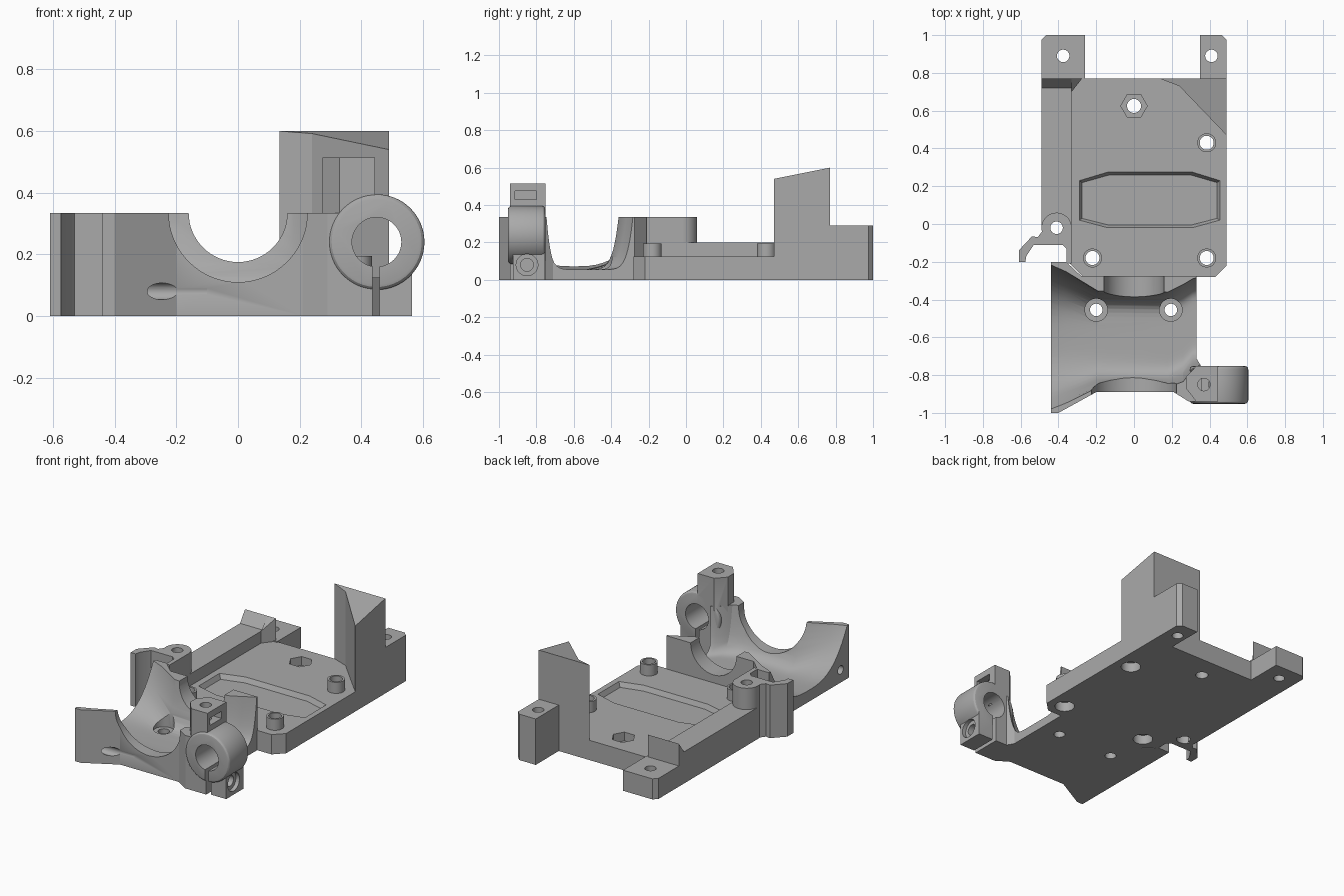
import bpy, bmesh, math
from mathutils import Vector, Matrix

if "Cube" in bpy.data.objects:
    bpy.data.objects.remove(bpy.data.objects["Cube"], do_unlink=True)

grey = bpy.data.materials.new("plain_grey")
grey.use_nodes = True
grey.diffuse_color = (0.4, 0.4, 0.4, 1)
grey.node_tree.nodes["Principled BSDF"].inputs["Base Color"].default_value = (0.4, 0.4, 0.4, 1)


def make(name, bm):
    bmesh.ops.recalc_face_normals(bm, faces=bm.faces)
    mesh = bpy.data.meshes.new(name)
    bm.to_mesh(mesh)
    bm.free()
    mesh.materials.append(grey)
    ob = bpy.data.objects.new(name, mesh)
    bpy.context.collection.objects.link(ob)
    return ob


def loft(name, rings):
    """Closed solid through rings of equal length."""
    bm = bmesh.new()
    vs = [[bm.verts.new(p) for p in ring] for ring in rings]
    for a, b in zip(vs, vs[1:]):
        for i in range(len(a)):
            j = (i + 1) % len(a)
            bm.faces.new((a[i], a[j], b[j], b[i]))
    bm.faces.new(vs[0])
    bm.faces.new(vs[-1])
    return make(name, bm)


def prism(name, plan, z0, top):
    """Plan outline raised from z0 to a height or a height rule."""
    rule = top if callable(top) else (lambda x, y: top)
    return loft(name, [[(x, y, z0) for x, y in plan],
                       [(x, y, rule(x, y)) for x, y in plan]])


def box(name, x0, x1, y0, y1, z0, z1):
    return prism(name, [(x0, y0), (x1, y0), (x1, y1), (x0, y1)], z0, z1)


def rod(name, start, axis, length, r, sides=40):
    """Cylinder from a start point along x, y or z."""
    turn = {"x": Matrix.Rotation(math.pi / 2, 4, "Y"),
            "y": Matrix.Rotation(-math.pi / 2, 4, "X"),
            "z": Matrix.Rotation(math.pi / 6, 4, "Z")}[axis]
    bm = bmesh.new()
    bmesh.ops.create_cone(bm, cap_ends=True, segments=sides, radius1=r, radius2=r, depth=length,
                          matrix=Matrix.Translation(Vector(start)) @ turn
                          @ Matrix.Translation((0, 0, length / 2)))
    return make(name, bm)


def hole(x, y, r=0.033, z=-0.1, h=1.0, sides=40):
    return rod("cutter", (x, y, z), "z", h, r, sides)


def apply_mods(ob):
    dg = bpy.context.evaluated_depsgraph_get()
    mesh = bpy.data.meshes.new_from_object(ob.evaluated_get(dg))
    ob.modifiers.clear()
    ob.data = mesh


def combine(ob, others, op="DIFFERENCE"):
    for other in others:
        mod = ob.modifiers.new("join", "BOOLEAN")
        mod.operation, mod.solver, mod.object = op, "EXACT", other
        apply_mods(ob)
        bpy.data.objects.remove(other, do_unlink=True)
    return ob


# Base plate with bosses, shallow pocket and nut recess
bosses = [(-0.22, -0.18), (0.385, -0.18), (0.385, 0.43)]
plate = prism("base_plate", [(-0.34, -0.21), (-0.27, -0.28), (0.43, -0.28), (0.49, -0.22),
                             (0.49, 0.77), (-0.34, 0.77)], 0, 0.125)
combine(plate, [rod("boss", (x, y, 0.06), "z", 0.135, 0.05) for x, y in bosses], "UNION")
pocket = [(-0.29, 0.02), (-0.14, -0.02), (0.31, -0.02), (0.455, 0.02),
          (0.455, 0.23), (0.31, 0.275), (-0.14, 0.275), (-0.29, 0.23)]
inner = [(0.08 + (x - 0.08) * 0.96, 0.12 + (y - 0.12) * 0.9) for x, y in pocket]
combine(plate, [loft("cutter", [[(x, y, 0.095) for x, y in inner],
                                [(x, y, 0.126) for x, y in pocket]]),
                hole(0, 0.625, 0.07, 0.07, 0.2, 6), hole(0, 0.625, 0.037)])
for x, y in bosses:
    combine(plate, [hole(x, y, 0.037), hole(x, y, 0.058, -0.1, 0.16)])


# Side rail, rising to a ridge at its rear end
def ridge(x, y):
    return 0.2 + max(0, y - 0.72) * 1.4


box("side_rail", -0.49, -0.33, -0.03, 0.72, 0, 0.2)
box("rail_ridge", -0.49, -0.33, 0.72, 0.77, 0, 0.27)
combine(bpy.data.objects["rail_ridge"], [prism("cutter", [(-0.6, 0.7), (-0.2, 0.7), (-0.2, 0.78), (-0.6, 0.78)],
                                               0.4, lambda x, y: 0.2 + (y - 0.72) * 1.4)])
prism("ridge_corner", [(-0.33, 0.7), (-0.275, 0.77), (-0.33, 0.77)], 0.1, ridge)

# Rear mounting tabs
right_tab = prism("rear_tab_low", [(-0.49, 0.76), (-0.26, 0.76), (-0.26, 1), (-0.465, 1), (-0.49, 0.975)], 0, 0.13)
combine(right_tab, [hole(-0.375, 0.89)])
left_tab = prism("rear_tab_high", [(0.35, 0.76), (0.49, 0.76), (0.49, 0.975), (0.465, 1), (0.35, 1)], 0, 0.29)
combine(left_tab, [hole(0.41, 0.89)])

# Corner tower with a sloping top
prism("corner_tower", [(0.135, 0.77), (0.24, 0.73), (0.49, 0.47), (0.49, 0.77)], 0,
      lambda x, y: 0.54 + (y - 0.47) * 0.2)

# Cable hook at the side
hook = prism("cable_hook", [(-0.61, -0.2), (-0.575, -0.2), (-0.57, -0.17), (-0.53, -0.11), (-0.38, -0.11),
                            (-0.357, -0.13), (-0.357, -0.21), (-0.33, -0.21), (-0.33, -0.02), (-0.41, 0.02),
                            (-0.48, -0.03), (-0.51, -0.07), (-0.54, -0.065), (-0.61, -0.14)], 0, 0.335)
combine(hook, [rod("hook_boss", (-0.41, -0.02, 0), "z", 0.335, 0.08)], "UNION")
rail = bpy.data.objects["side_rail"]
for part in (hook, rail):
    combine(part, [hole(-0.41, -0.02)])
combine(hook, [hole(-0.41, -0.02, 0.05, -0.1, 0.16)])

# Cradle with a flared trough and half-round openings
cradle = prism("cradle", [(-0.44, -0.2), (-0.44, -1), (-0.4, -1), (-0.2, -0.89), (0.21, -0.89), (0.29, -0.94),
                          (0.36, -0.94), (0.36, -0.76), (0.33, -0.71), (0.33, -0.275), (-0.28, -0.275),
                          (-0.36, -0.2)], 0, 0.335)
rings = []
for x, front, back, floor, power in [(-0.46, -0.99, -0.205, 0.075, 2.8), (-0.36, -0.95, -0.25, 0.062, 3.5),
                                     (-0.19, -0.865, -0.355, 0.055, 7), (0.18, -0.865, -0.36, 0.055, 8),
                                     (0.26, -0.835, -0.32, 0.055, 8), (0.31, -0.77, -0.29, 0.055, 8),
                                     (0.37, -0.735, -0.27, 0.055, 8)]:
    mid, half = (front + back) / 2, (back - front) / 2
    ring = [(x, front, 0.45)]
    for i in range(33):
        t = -math.cos(math.pi * i / 32)
        ring.append((x, mid + half * t, floor + (0.34 - floor) * abs(t) ** power))
    rings.append(ring + [(x, back, 0.45)])
combine(cradle, [loft("cutter", rings),
                 rod("cutter", (0, -1.1, 0.335), "y", 0.5, 0.225, 64),
                 rod("cutter", (0, -0.61, 0.335), "y", 0.5, 0.16, 64),
                 rod("cutter", (-0.6, -0.915, 0.08), "x", 0.5, 0.027)])
for x in (-0.2, 0.195):
    combine(cradle, [hole(x, -0.455), hole(x, -0.455, 0.06, 0.045, 0.2)])

# Clamp: post, ring and lug, then bore, slit and screw holes
clamp = prism("clamp", [(0.275, -0.87), (0.33, -0.94), (0.445, -0.94), (0.445, -0.752),
                        (0.33, -0.752), (0.275, -0.81)], 0, 0.515)
collar = rod("collar", (0.45, -0.952, 0.24), "y", 0.2, 0.155, 64)
bevel = collar.modifiers.new("round", "BEVEL")
bevel.width, bevel.segments, bevel.limit_method = 0.018, 3, "ANGLE"
apply_mods(collar)
lug = box("lug", 0.34, 0.565, -0.925, -0.754, 0, 0.16)
combine(clamp, [collar, lug], "UNION")
combine(clamp, [rod("cutter", (0.45, -1.1, 0.24), "y", 0.5, 0.08, 48),
                box("cutter", 0.436, 0.46, -1.1, -0.6, -0.1, 0.2),
                rod("cutter", (0.3, -0.85, 0.08), "x", 0.5, 0.034),
                rod("cutter", (0.54, -0.85, 0.08), "x", 0.2, 0.058),
                hole(0.37, -0.85, 0.033, 0.3, 0.5),
                box("cutter", 0.32, 0.6, -0.915, -0.8, 0.43, 0.475)])

# Smooth the round surfaces, keep the edges sharp
bpy.ops.object.select_all(action="DESELECT")
for ob in (plate, hook, cradle, clamp, left_tab, right_tab, rail):
    ob.select_set(True)
    bpy.context.view_layer.objects.active = ob
bpy.ops.object.shade_smooth_by_angle(angle=math.radians(28))
